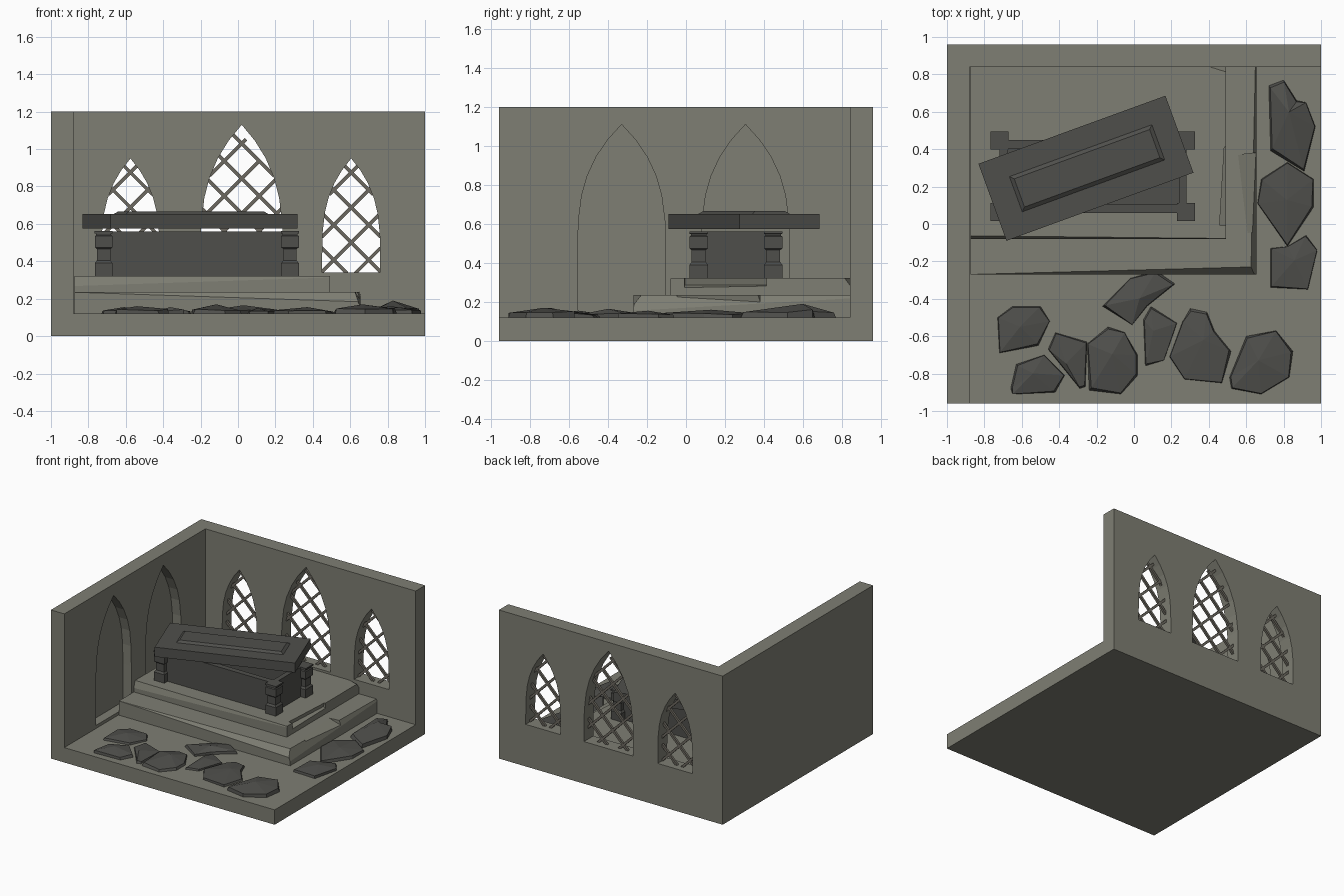
import bpy, bmesh, math, random
from mathutils import Vector, Matrix

if "Cube" in bpy.data.objects:
    bpy.data.objects.remove(bpy.data.objects["Cube"])

random.seed(4)


def material(name, rgb):
    m = bpy.data.materials.new(name)
    m.diffuse_color = (*rgb, 1)
    m.use_nodes = True
    m.node_tree.nodes["Principled BSDF"].inputs["Base Color"].default_value = m.diffuse_color
    return m


WALL = material("pale_stone", (0.21, 0.21, 0.172))
DARK = material("dark_stone", (0.078, 0.078, 0.071))
IRON = material("window_lead", (0.15, 0.14, 0.115))


def finish(name, bm, mat):
    bmesh.ops.recalc_face_normals(bm, faces=bm.faces)
    me = bpy.data.meshes.new(name)
    bm.to_mesh(me)
    bm.free()
    me.materials.append(mat)
    ob = bpy.data.objects.new(name, me)
    bpy.context.collection.objects.link(ob)
    return ob


def loft(name, rings, mat):
    """Join a stack of equal-length point rings and cap both ends."""
    bm = bmesh.new()
    rows = [[bm.verts.new(p) for p in ring] for ring in rings]
    n = len(rows[0])
    for a, b in zip(rows, rows[1:]):
        for i in range(n):
            j = (i + 1) % n
            bm.faces.new((a[i], a[j], b[j], b[i]))
    bm.faces.new(rows[0])
    bm.faces.new(rows[-1])
    return finish(name, bm, mat)


def square_stack(name, levels, mat, centre, angle=0):
    """Rectangular profile: levels are (z, half x, half y)."""
    rot = Matrix.Rotation(angle, 3, 'Z')
    c = Vector((centre[0], centre[1], 0))
    rings = [[rot @ Vector((sx * hx, sy * hy, z)) + c
              for sx, sy in ((-1, -1), (1, -1), (1, 1), (-1, 1))] for z, hx, hy in levels]
    return loft(name, rings, mat)


def box(name, x, y, z, mat):
    hx, hy = (x[1] - x[0]) / 2, (y[1] - y[0]) / 2
    return square_stack(name, [(z[0], hx, hy), (z[1], hx, hy)], mat,
                        ((x[0] + x[1]) / 2, (y[0] + y[1]) / 2))


def cut(ob, cutter):
    mod = ob.modifiers.new("cut", 'BOOLEAN')
    mod.operation = 'DIFFERENCE'
    mod.solver = 'EXACT'
    mod.object = cutter
    bpy.context.view_layer.objects.active = ob
    bpy.ops.object.modifier_apply(modifier=mod.name)
    bpy.data.objects.remove(cutter)


def half_width(z, w, sill, spring, apex):
    if z < sill or z > apex:
        return -1
    t = max(0, (z - spring) / (apex - spring))
    return w * (1 - t ** 3)


def arch(c, w, sill, spring, apex):
    """Pointed arch outline as (across, z) points."""
    zs = [sill] + [spring + (apex - spring) * t for t in (0, .25, .45, .6, .75, .88)]
    side = [(half_width(z, w, sill, spring, apex), z) for z in zs]
    return ([(c + h, z) for h, z in side] + [(c, apex)]
            + [(c - h, z) for h, z in reversed(side)])


# room shell: floor, back wall and left wall in one piece
room = box("room_shell", (-1, 1), (-.96, .96), (0, 1.2), WALL)
cut(room, box("cutter", (-.88, 2), (-2, .84), (.12, 2), WALL))

# blind niches in the left wall
for c in (-.33, .305):
    pts = arch(c, .225, .145, .45, 1.11)
    cut(room, loft("cutter", [[(x, a, z) for a, z in pts] for x in (-.955, -.8)], WALL))

# back windows with diagonal lattice bars
WINDOWS = [("left", -.575, .155, .95, .875), ("middle", .02, .22, 1.13, 1.03),
           ("right", .605, .155, .95, .875)]
for label, c, w, apex, cross in WINDOWS:
    pts = arch(c, w, .34, .42, apex)
    cut(room, loft("cutter", [[(a, y, z) for a, z in pts] for y in (.7, 1.1)], WALL))
    for slope in (1, -1):
        for k in range(-1, 6):
            z0 = cross - k * .187
            inside = [s * .005 for s in range(-120, 121)
                      if abs(s * .005) <= half_width(z0 + slope * s * .005, w, .34, .42, apex)]
            if len(inside) < 8:
                continue
            a, b = inside[0] - .008, inside[-1] + .008
            if label == "middle" and slope == 1 and k < 2:
                b -= .03          # broken bar ends
            d, t = .0065, .009
            ring = lambda s: [(c + s + u * d, .90 + v * t, z0 + slope * (s - u * d))
                              for u, v in ((-1, -1), (1, -1), (1, 1), (-1, 1))]
            loft(label + "_window_bar", [ring(a), ring(b)], IRON)


# stone steps with worn, chipped edges
def chip(ob, point, normal):
    bm = bmesh.new()
    bm.from_mesh(ob.data)
    geom = bm.verts[:] + bm.edges[:] + bm.faces[:]
    bmesh.ops.bisect_plane(bm, geom=geom, plane_co=point, plane_no=normal, clear_outer=True)
    bmesh.ops.holes_fill(bm, edges=[e for e in bm.edges if e.is_boundary])
    bmesh.ops.recalc_face_normals(bm, faces=bm.faces)
    bm.to_mesh(ob.data)
    bm.free()


def dent(ob, centre, size, tilt, turn):
    d = box("cutter", *[(-s / 2, s / 2) for s in size], WALL)
    d.data.transform(Matrix.Translation(centre) @ Matrix.Rotation(turn, 4, 'Z')
                     @ Matrix.Rotation(tilt, 4, 'Y'))
    cut(ob, d)


lower = box("lower_step", (-.875, .655), (-.27, .842), (.11, .235), WALL)
chip(lower, (.05, -.245, .235), (.02, -.75, .6))
chip(lower, (.637, .3, .235), (.93, -.02, .35))
chip(lower, (.64, -.26, .2), (.7, -.6, .4))
dent(lower, (.66, .17, .27), (.2, .42, .12), .35, .12)

upper = box("upper_step", (-.875, .492), (-.08, .842), (.23, .322), WALL)
chip(upper, (-.2, -.070, .322), (-.01, -.95, .3))
chip(upper, (.47, .82, .322), (.25, .8, .6))
dent(upper, (.525, .2, .33), (.1, .42, .12), .3, -.06)

# open stone coffin
coffin = box("coffin_body", (-.72, .28), (.06, .45), (.32, .56), DARK)
cut(coffin, box("cutter", (-.675, .24), (.105, .405), (.36, .8), DARK))

# corner posts with carved necks
PROFILE = [(.32, .047), (.39, .047), (.405, .036), (.465, .036), (.475, .047),
           (.535, .047), (.54, .040), (.548, .040), (.55, .048), (.562, .048)]
for x in (-.718, .278):
    for y in (.065, .447):
        square_stack("corner_post", [(z, h, h) for z, h in PROFILE], DARK, (x, y))

# lid pushed askew, with a raised bevelled panel
ANGLE = math.radians(20)
square_stack("coffin_lid", [(.575, .532, .219), (.652, .532, .219)], DARK, (-.257, .298), ANGLE)
square_stack("lid_panel", [(.650, .408, .103), (.667, .385, .080)], DARK, (-.251, .298), ANGLE)


# broken floor slabs: irregular outline, uneven top with an off-centre peak
def slab(height, *pts):
    bm = bmesh.new()
    c = sum((Vector(p) for p in pts), Vector((0, 0))) / len(pts)
    low = [bm.verts.new((x, y, .118)) for x, y in pts]
    top = []
    for p in pts:
        q = c + (Vector(p) - c) * random.uniform(.91, .99)
        top.append(bm.verts.new((q.x, q.y, .12 + height * random.uniform(.3, .65))))
    peak = bm.verts.new((c.x + random.uniform(-.03, .03), c.y + random.uniform(-.03, .03),
                         .12 + height))
    n = len(pts)
    for i in range(n):
        j = (i + 1) % n
        bm.faces.new((low[i], low[j], top[j], top[i]))
        bm.faces.new((top[i], top[j], peak))
    bm.faces.new(low)
    finish("floor_slab", bm, DARK)


slab(.070, (.72, .74), (.80, .77), (.87, .66), (.92, .65), (.97, .52), (.91, .28), (.73, .39))
slab(.040, (.82, .33), (.96, .24), (.96, .09), (.82, -.12), (.66, .11), (.68, .24))
slab(.035, (.73, -.13), (.82, -.12), (.92, -.06), (.98, -.14), (.93, -.35), (.73, -.34))
slab(.045, (-.17, -.44), (-.02, -.29), (.12, -.25), (.22, -.32), (.07, -.44), (-.01, -.54))
slab(.035, (-.73, -.50), (-.65, -.44), (-.50, -.44), (-.45, -.52), (-.51, -.65), (-.72, -.69))
slab(.040, (-.66, -.88), (-.63, -.75), (-.48, -.70), (-.37, -.81), (-.42, -.90), (-.65, -.91))
slab(.035, (-.42, -.58), (-.25, -.63), (-.26, -.87), (-.29, -.88), (-.46, -.67))
slab(.050, (-.25, -.64), (-.14, -.55), (-.05, -.58), (.02, -.70), (.02, -.81), (-.07, -.91),
     (-.24, -.89))
slab(.030, (.09, -.44), (.23, -.53), (.16, -.73), (.06, -.76), (.05, -.51))
slab(.035, (.26, -.52), (.30, -.45), (.39, -.47), (.43, -.57), (.52, -.68), (.47, -.85),
     (.27, -.83), (.19, -.71))
slab(.050, (.51, -.82), (.60, -.60), (.76, -.57), (.85, -.68), (.83, -.82), (.68, -.91),
     (.52, -.88))
